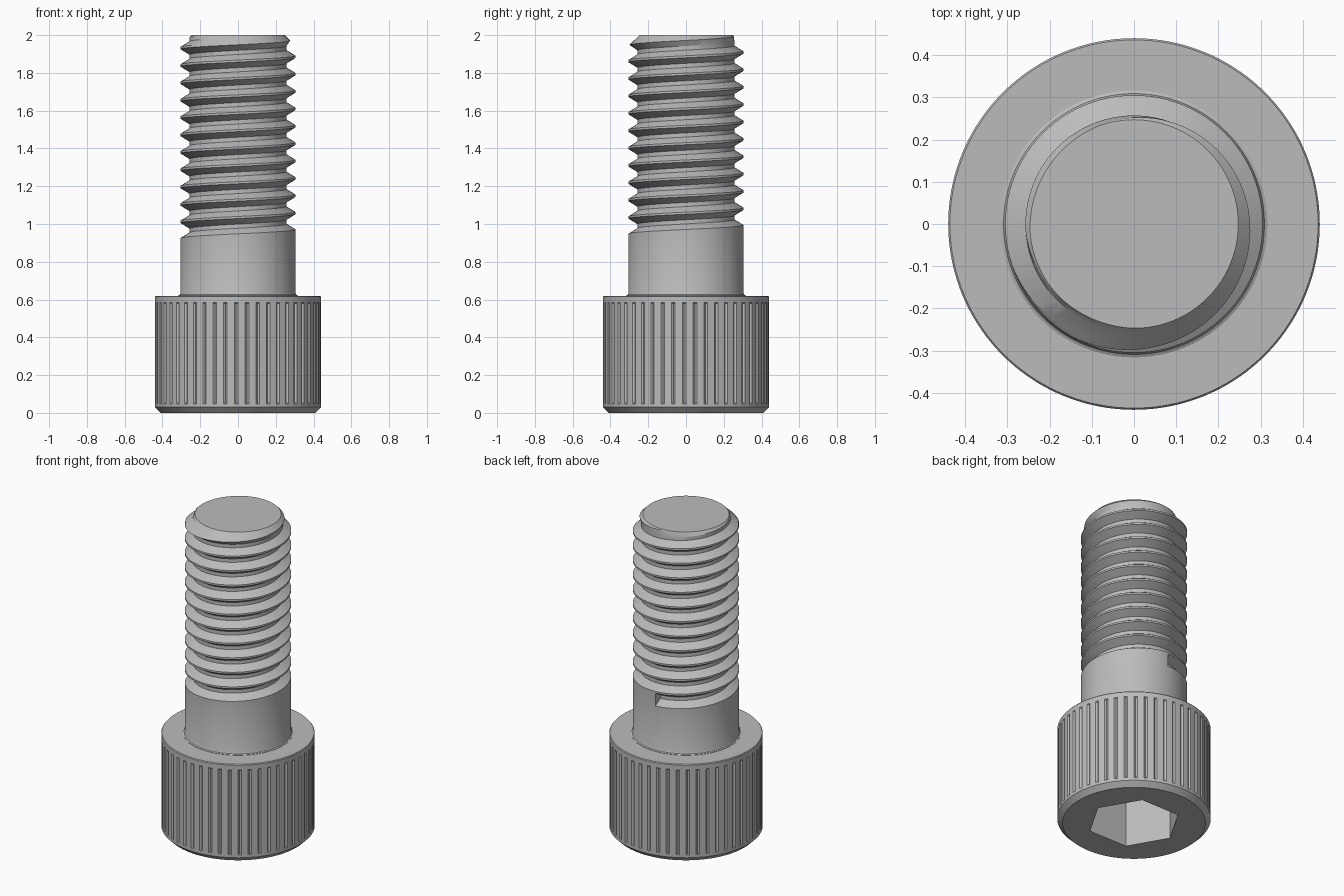
import bpy, bmesh
from math import sin, cos, pi, radians
from mathutils import Vector

cube = bpy.data.objects.get("Cube")
if cube:
    bpy.data.objects.remove(cube, do_unlink=True)

steel = bpy.data.materials.new("grey_steel")
steel.use_nodes = True
GREY = (0.5, 0.5, 0.5, 1)
steel.diffuse_color = GREY
steel.node_tree.nodes["Principled BSDF"].inputs["Base Color"].default_value = GREY


def polar(r, a, z):
    return Vector((r * cos(a), r * sin(a), z))


def finish(bm, name):
    bmesh.ops.recalc_face_normals(bm, faces=bm.faces)
    mesh = bpy.data.meshes.new(name)
    bm.to_mesh(mesh)
    bm.free()
    mesh.materials.append(steel)
    obj = bpy.data.objects.new(name, mesh)
    bpy.context.collection.objects.link(obj)
    bpy.ops.object.select_all(action='DESELECT')
    obj.select_set(True)
    bpy.context.view_layer.objects.active = obj
    bpy.ops.object.shade_smooth_by_angle(angle=radians(25))


# Head: hex socket, bottom chamfer, grooved grip and flat top in one loft
HEAD_R, GROOVES, GROOVE_DEPTH = 0.44, 48, 0.009
CELL = (0, 0.33, 0.66, 0.83)      # points per groove, the last is the valley
SOCKET_R = 0.268


def round_r(r):
    return lambda a, f: r


def hex_r(a, f):
    return SOCKET_R * cos(pi / 6) / cos(a % (pi / 3) - pi / 6)


def grip_r(a, f):
    return HEAD_R - (GROOVE_DEPTH if f == CELL[-1] else 0)


rows = [(0.33, hex_r), (0, hex_r), (0, round_r(0.41)), (0.03, round_r(HEAD_R)),
        (0.048, round_r(HEAD_R)), (0.052, grip_r), (0.58, grip_r),
        (0.585, round_r(HEAD_R)), (0.615, round_r(HEAD_R)), (0.62, round_r(0.436))]
bm = bmesh.new()
rings = []
for z, radius in rows:
    ring = []
    for c in range(GROOVES):
        for f in CELL:
            a = 2 * pi * (c + f) / GROOVES
            # tiny offset keeps socket corners on the right side of the wrap
            ring.append(bm.verts.new(polar(radius(a + 1e-9, f), a, z)))
    rings.append(ring)
for low, high in zip(rings, rings[1:]):
    for i in range(len(low)):
        bm.faces.new((low[i - 1], low[i], high[i], high[i - 1]))
bm.faces.new(rings[0])
bm.faces.new(rings[-1])
finish(bm, "socket_head")

# Shank: plain neck, then a right-handed helical groove cut off at the tip
N, PITCH, TURNS = 96, 0.092, 14
SHANK_R, ROOT_R, TIP_R, TOP = 0.305, 0.257, 0.247, 2.0
START_Z, START_A = 0.902, pi / 2
GROOVE = [(0, SHANK_R), (0.32, ROOT_R), (0.56, ROOT_R), (0.88, SHANK_R)]

bm = bmesh.new()
neck = []
for z, r in ((0.6, 0.316), (0.622, 0.316), (0.626, 0.309), (0.635, SHANK_R)):
    neck.append([bm.verts.new(polar(r, START_A + 2 * pi * i / N, z)) for i in range(N)])
bm.faces.new(neck[0])
for low, high in zip(neck, neck[1:]):
    for i in range(N):
        bm.faces.new((low[i - 1], low[i], high[i], high[i - 1]))
neck_top = neck[-1]

helix = []
for h in range(N * TURNS + 1):
    a = START_A + 2 * pi * h / N
    column = []
    for dz, r in GROOVE:
        z = START_Z + PITCH * (h / N + dz)
        column.append(bm.verts.new(polar(min(r, TIP_R + TOP - z), a, z)))
    helix.append(column)
for h in range(N * TURNS):
    here, after = helix[h], helix[h + 1]
    for j in range(3):
        bm.faces.new((here[j], after[j], after[j + 1], here[j + 1]))
    if h + 1 + N < len(helix):
        bm.faces.new((here[3], after[3], helix[h + 1 + N][0], helix[h + N][0]))

# Neck joins the first turn; the groove starts with a blunt end wall
for i in range(N - 1):
    bm.faces.new((neck_top[i], neck_top[i + 1], helix[i + 1][0], helix[i][0]))
bm.faces.new((neck_top[N - 1], neck_top[0], helix[0][0], helix[0][3],
              helix[N][0], helix[N - 1][0]))
bm.faces.new(helix[0])

# Flat tip
bmesh.ops.bisect_plane(bm, geom=bm.verts[:] + bm.edges[:] + bm.faces[:],
                       plane_co=(0, 0, TOP), plane_no=(0, 0, 1), clear_outer=True)
rim = [e for e in bm.edges if e.is_boundary]
bmesh.ops.holes_fill(bm, edges=rim, sides=0)
finish(bm, "threaded_shank")
